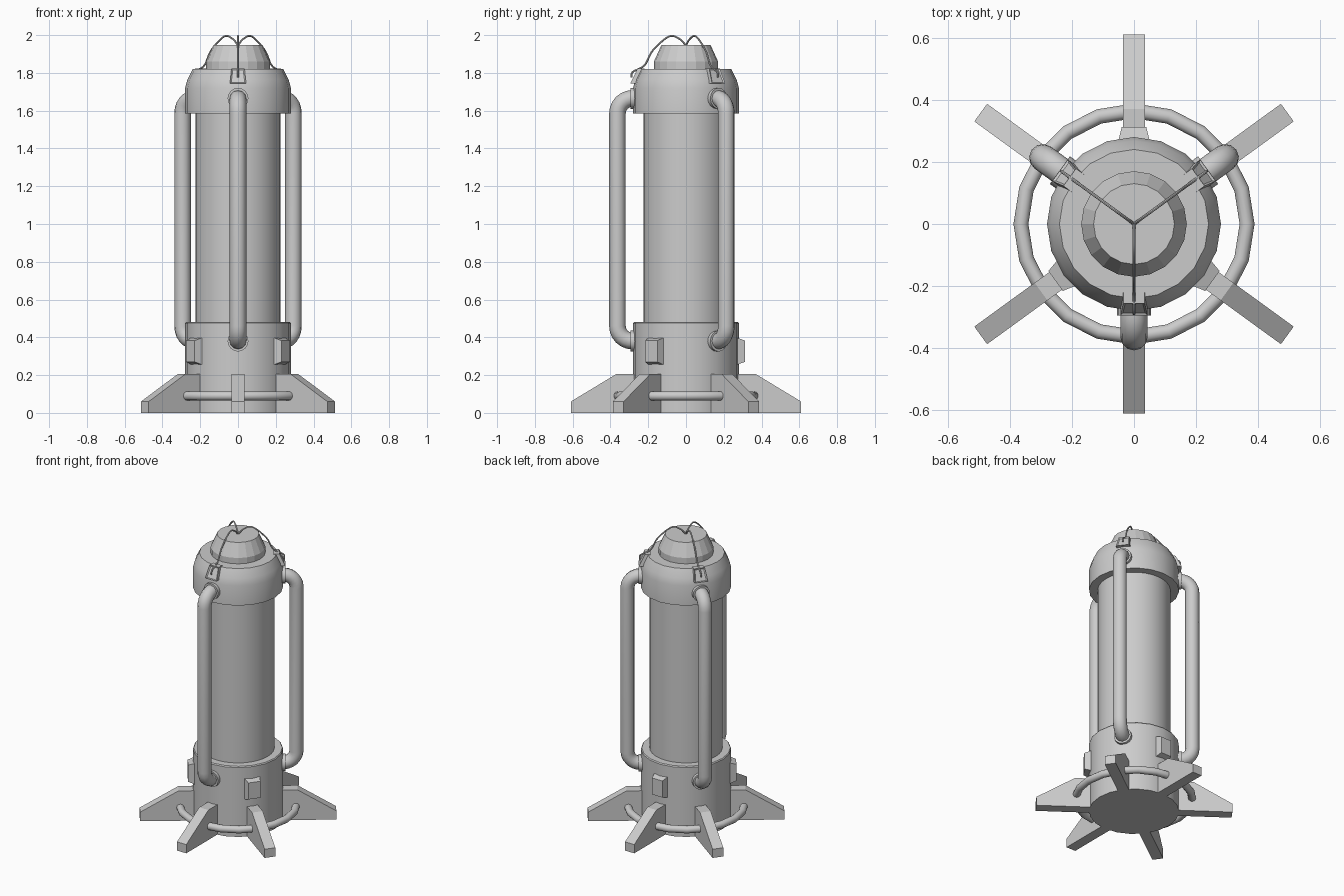
import bpy, bmesh, math
from mathutils import Matrix, Vector

cube = bpy.data.objects.get("Cube")
if cube:
    bpy.data.objects.remove(cube, do_unlink=True)

grey = bpy.data.materials.new("light grey metal")
grey.use_nodes = True
grey.diffuse_color = (0.6, 0.6, 0.6, 1)
grey.node_tree.nodes["Principled BSDF"].inputs["Base Color"].default_value = (0.6, 0.6, 0.6, 1)

PIPE_ANGLES = {"front": -90, "left": 36, "right": 144}
BLOCK_ANGLES = {"back": 90, "left": -36, "right": 216}


def finish(name, bm, smooth=None, angle=0):
    """Turn a bmesh into an object, turned about z."""
    bmesh.ops.recalc_face_normals(bm, faces=bm.faces)
    me = bpy.data.meshes.new(name)
    bm.to_mesh(me)
    bm.free()
    me.materials.append(grey)
    ob = bpy.data.objects.new(name, me)
    bpy.context.collection.objects.link(ob)
    ob.rotation_euler.z = math.radians(angle)
    if smooth:
        bpy.ops.object.select_all(action='DESELECT')
        ob.select_set(True)
        bpy.context.view_layer.objects.active = ob
        bpy.ops.object.shade_smooth_by_angle(angle=math.radians(smooth))
    return ob


def lathe(name, profile, sides=20, smooth=30):
    """Revolve (radius, height) points and cap both ends."""
    bm = bmesh.new()
    rings = [[bm.verts.new((r * math.cos(i * math.tau / sides), r * math.sin(i * math.tau / sides), z))
              for i in range(sides)] for r, z in profile]
    for a, b in zip(rings, rings[1:]):
        for i in range(sides):
            j = (i + 1) % sides
            bm.faces.new((a[i], a[j], b[j], b[i]))
    bm.faces.new(rings[0])
    bm.faces.new(rings[-1])
    return finish(name, bm, smooth)


def sweep(name, path, radius, angle, sides=12):
    """Round tube along (radial distance, height) points in the local xz plane."""
    bm = bmesh.new()
    pts = [Vector((r, 0, z)) for r, z in path]
    rings = []
    for i, p in enumerate(pts):
        t = (pts[min(i + 1, len(pts) - 1)] - pts[max(i - 1, 0)]).normalized()
        n = Vector((t.z, 0, -t.x))
        rings.append([bm.verts.new(p + radius * (math.cos(k * math.tau / sides) * n
                      + math.sin(k * math.tau / sides) * Vector((0, 1, 0)))) for k in range(sides)])
    for a, b in zip(rings, rings[1:]):
        for k in range(sides):
            j = (k + 1) % sides
            bm.faces.new((a[k], a[j], b[j], b[k]))
    bm.faces.new(rings[0])
    bm.faces.new(rings[-1])
    return finish(name, bm, 40, angle)


def slab(name, outline, width, angle):
    """Extrude a (radial, height) outline sideways."""
    bm = bmesh.new()
    face = bm.faces.new([bm.verts.new((r, -width / 2, z)) for r, z in outline])
    out = bmesh.ops.extrude_face_region(bm, geom=[face])
    bmesh.ops.translate(bm, vec=(0, width, 0),
                        verts=[v for v in out["geom"] if isinstance(v, bmesh.types.BMVert)])
    return finish(name, bm, None, angle)


def frustum(name, r0, r1, z0, z1, half, taper, angle):
    """Block whose outer face is smaller than its inner face."""
    bm = bmesh.new()
    bmesh.ops.create_cube(bm, size=1)
    for v in bm.verts:
        outer = v.co.x > 0
        s = taper if outer else 1
        v.co = Vector((r1 if outer else r0, v.co.y * 2 * half * s, (z0 + z1) / 2 + v.co.z * (z1 - z0) * s))
    return finish(name, bm, None, angle)


def smooth_path(points, steps=6):
    """Catmull-Rom curve through the points."""
    p = [Vector(q) for q in points]
    p = [2 * p[0] - p[1]] + p + [2 * p[-1] - p[-2]]
    path = []
    for a, b, c, d in zip(p, p[1:], p[2:], p[3:]):
        for i in range(steps):
            t = i / steps
            path.append(0.5 * (2 * b + (c - a) * t + (2 * a - 5 * b + 4 * c - d) * t**2
                               + (3 * b - a - 3 * c + d) * t**3))
    return path + [p[-2]]


# Central body
lathe("base_drum", [(0.28, 0), (0.28, 0.475), (0.275, 0.482), (0.23, 0.482)])
lathe("main_tube", [(0.226, 0.45), (0.226, 1.62)], 32)
lathe("upper_collar", [(0.23, 1.585), (0.28, 1.585), (0.28, 1.72), (0.268, 1.765), (0.24, 1.82)])
lathe("top_cap", [(0.17, 1.8), (0.17, 1.86), (0.13, 1.948)], smooth=None)

# Feet and the hoop that ties them together
for i, a in enumerate((-90, -36, 36, 90, 144, 216)):
    slab(f"foot_{i + 1}", [(0.22, 0), (0.61, 0), (0.61, 0.06), (0.37, 0.205), (0.22, 0.205)], 0.07, a)
bpy.ops.mesh.primitive_torus_add(major_segments=20, minor_segments=12, major_radius=0.364,
                                 minor_radius=0.024, location=(0, 0, 0.09))
hoop = bpy.context.object
hoop.name = "foot_hoop"
hoop.data.materials.append(grey)
bpy.ops.object.shade_smooth_by_angle(angle=math.radians(40))

# Blocks on the base
for side, a in BLOCK_ANGLES.items():
    frustum(f"{side}_base_block", 0.25, 0.312, 0.248, 0.405, 0.055, 0.72, a)

# Outer pipes, their flanges, clips and wires
LOW, HIGH, OUT, BEND = 0.38, 1.665, 0.363, 0.08
arc = [(OUT - BEND + BEND * math.sin(t * math.pi / 12), BEND * (1 - math.cos(t * math.pi / 12)))
       for t in range(7)]
pipe_path = ([(0.22, LOW)] + [(r, LOW + h) for r, h in arc]
             + [(r, HIGH - h) for r, h in reversed(arc)] + [(0.22, HIGH)])
wire_path = smooth_path([(0.288, 1.775), (0.282, 1.805), (0.22, 1.84), (0.175, 1.92),
                         (0.09, 1.993), (0.035, 1.98), (0.0, 1.945)])
for side, a in PIPE_ANGLES.items():
    sweep(f"{side}_pipe", pipe_path, 0.044, a)
    for level, z in (("lower", LOW), ("upper", HIGH)):
        sweep(f"{side}_{level}_flange", [(0.24, z), (0.295, z)], 0.055, a, 16)
    clip = slab(f"{side}_clip", [(0.22, 1.745), (0.294, 1.745), (0.256, 1.824), (0.22, 1.824)], 0.086, a)
    for v in clip.data.vertices:
        if v.co.z > 1.8:
            v.co.y *= 0.8
    # Recessed panel on the clip's sloping face
    bm = bmesh.new()
    bm.from_mesh(clip.data)
    bm.normal_update()
    slope = [f for f in bm.faces if f.normal.x > 0.5]
    bmesh.ops.inset_region(bm, faces=slope, thickness=0.01, depth=-0.006)
    bm.to_mesh(clip.data)
    bm.free()
    sweep(f"{side}_wire", wire_path, 0.005, a, 8)
